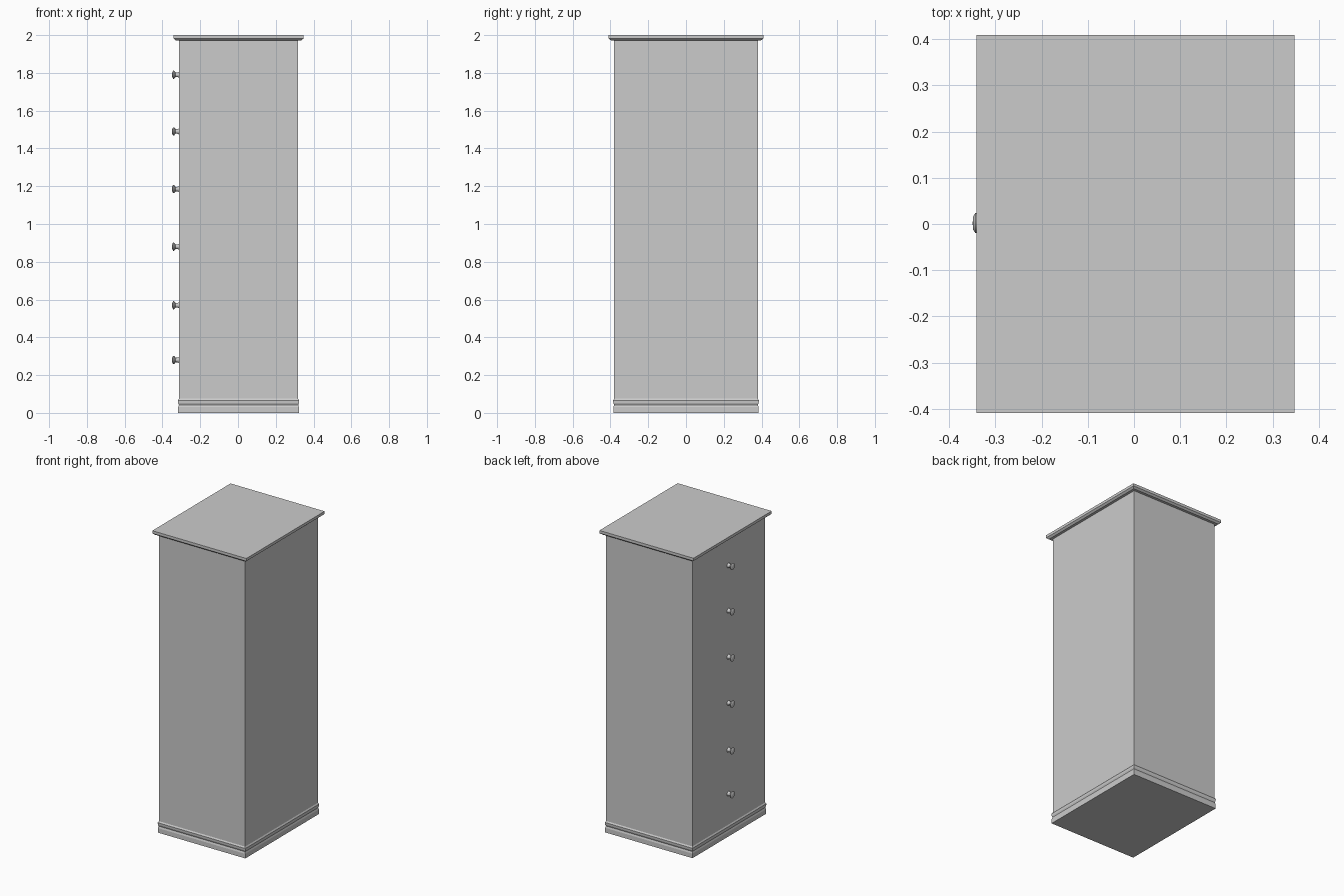
import bpy, bmesh, math
from mathutils import Matrix, Vector

if "Cube" in bpy.data.objects:
    bpy.data.objects.remove(bpy.data.objects["Cube"], do_unlink=True)

CX = 0.003                # cabinet centre; the knobs shift it off zero
HX, HY = 0.315, 0.38      # half sizes of the cabinet body

grey = bpy.data.materials.new("plain grey")
grey.use_nodes = True
grey.diffuse_color = (0.6, 0.6, 0.6, 1)
grey.node_tree.nodes["Principled BSDF"].inputs["Base Color"].default_value = (0.6, 0.6, 0.6, 1)


def add_object(name, bm):
    bmesh.ops.recalc_face_normals(bm, faces=bm.faces)
    mesh = bpy.data.meshes.new(name)
    bm.to_mesh(mesh)
    bm.free()
    mesh.materials.append(grey)
    obj = bpy.data.objects.new(name, mesh)
    bpy.context.collection.objects.link(obj)
    return obj


def moulded_box(name, profile):
    """Stack rectangular rings of (outset, height) and cap both ends."""
    bm = bmesh.new()
    rings = []
    for out, z in profile:
        x, y = HX + out, HY + out
        rings.append([bm.verts.new((CX + sx * x, sy * y, z))
                      for sx, sy in ((-1, -1), (1, -1), (1, 1), (-1, 1))])
    for low, high in zip(rings, rings[1:]):
        for i in range(4):
            j = (i + 1) % 4
            bm.faces.new((low[i], low[j], high[j], high[i]))
    bm.faces.new(rings[0][::-1])
    bm.faces.new(rings[-1])
    return add_object(name, bm)


# Cabinet body, moulded plinth and overhanging top
moulded_box("cabinet_body", [(0, 0.01), (0, 1.98)])
moulded_box("plinth", [(0.005, 0), (0.005, 0.03), (0.001, 0.042), (0.005, 0.052),
                       (0.006, 0.066), (0, 0.075)])
moulded_box("top_board", [(0.017, 1.972), (0.029, 1.982), (0.029, 2.0)])


# Drawer knobs: (radius, distance from the drawer face), turned about the x axis
KNOB = [(0, 0), (0.016, 0), (0.012, 0.008), (0.012, 0.018), (0.022, 0.027),
        (0.022, 0.031), (0.014, 0.036), (0, 0.037)]


def add_knob(name, z):
    bm = bmesh.new()
    verts = [bm.verts.new((-d, r, 0)) for r, d in KNOB]
    edges = [bm.edges.new(pair) for pair in zip(verts, verts[1:])]
    bmesh.ops.spin(bm, geom=verts + edges, cent=(0, 0, 0), axis=(1, 0, 0),
                   angle=math.tau, steps=24)
    bmesh.ops.remove_doubles(bm, verts=bm.verts, dist=0.0002)
    bm.transform(Matrix.Translation(Vector((CX - HX, 0.002, z))))
    knob = add_object(name, bm)
    bpy.ops.object.select_all(action="DESELECT")
    knob.select_set(True)
    bpy.context.view_layer.objects.active = knob
    bpy.ops.object.shade_smooth_by_angle(angle=math.radians(35))


for number, height in enumerate((0.28, 0.57, 0.88, 1.185, 1.49, 1.79), 1):
    add_knob(f"drawer_knob_{number}", height)
